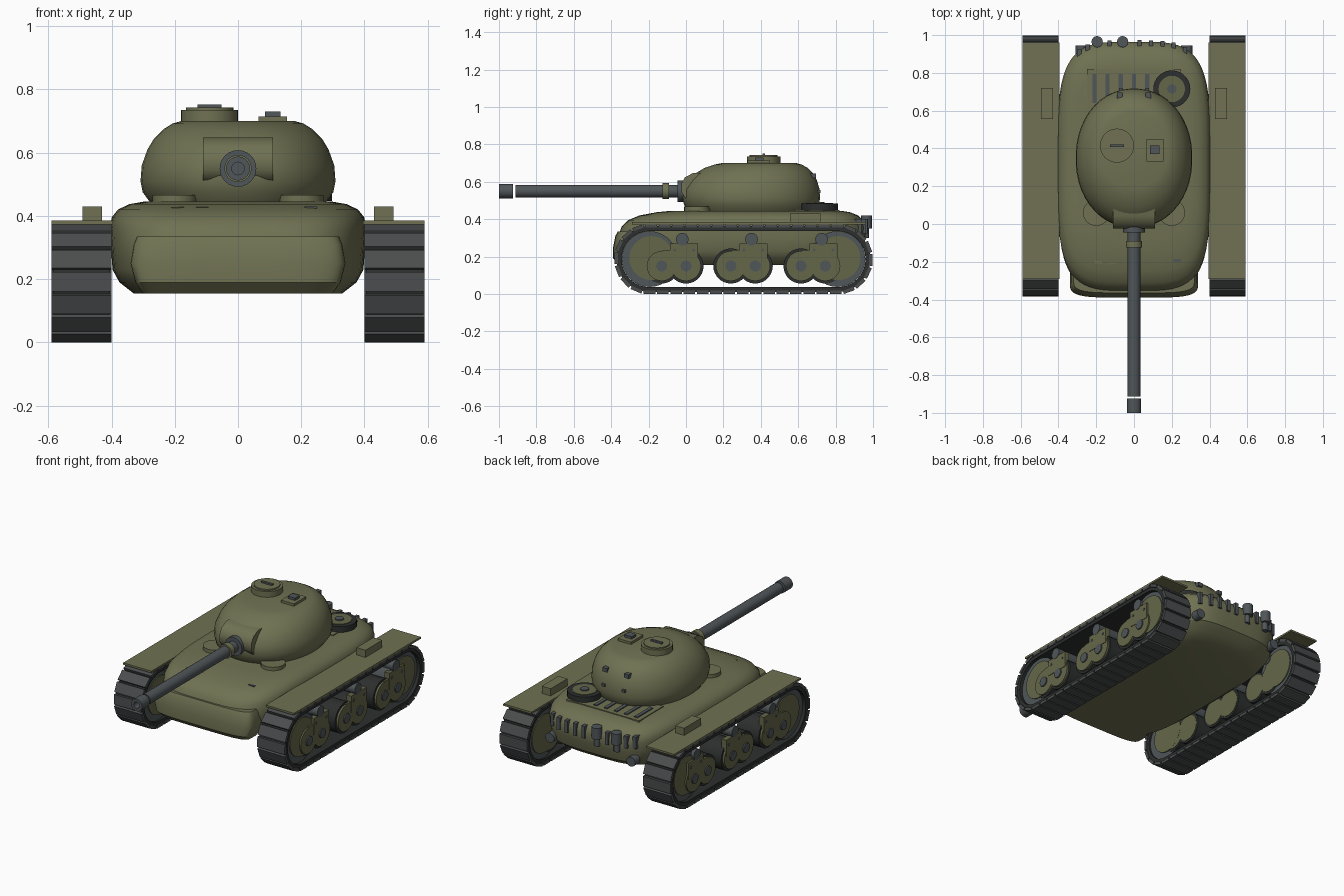
import bpy, bmesh, math
from mathutils import Matrix, Vector

if "Cube" in bpy.data.objects:
    bpy.data.objects.remove(bpy.data.objects["Cube"])

def mat(name, c):
    m = bpy.data.materials.new(name)
    m.diffuse_color = (*c, 1)
    m.use_nodes = True
    m.node_tree.nodes["Principled BSDF"].inputs["Base Color"].default_value = m.diffuse_color
    return m

OLIVE = mat("olive_paint", (0.160, 0.166, 0.085))
WHEEL = mat("dark_olive", (0.130, 0.134, 0.066))
STEEL = mat("gun_steel", (0.080, 0.092, 0.100))
TRACK = mat("track_metal", (0.070, 0.074, 0.076))
RUBBER = mat("black_rubber", (0.026, 0.028, 0.028))

def finish(name, bm, m, mirror=False, smooth=35):
    bmesh.ops.recalc_face_normals(bm, faces=bm.faces)
    me = bpy.data.meshes.new(name)
    bm.to_mesh(me)
    bm.free()
    me.materials.append(m)
    for p in me.polygons:
        p.use_smooth = True
    me.set_sharp_from_angle(angle=math.radians(smooth))
    ob = bpy.data.objects.new(name, me)
    bpy.context.collection.objects.link(ob)
    if mirror:
        ob.modifiers.new("mirror", 'MIRROR')
    return ob

def add_box(bm, x0, x1, y0, y1, z0, z1, mtx=None):
    b = Matrix.Translation(((x0+x1)/2, (y0+y1)/2, (z0+z1)/2)) @ Matrix.Diagonal((x1-x0, y1-y0, z1-z0, 1))
    bmesh.ops.create_cube(bm, size=1, matrix=(mtx @ b) if mtx else b)

def add_cyl(bm, c, r, h, axis='Z', n=24, r2=None):
    rot = {'X': Matrix.Rotation(math.pi/2, 4, 'Y'), 'Y': Matrix.Rotation(math.pi/2, 4, 'X'), 'Z': Matrix()}[axis]
    bmesh.ops.create_cone(bm, cap_ends=True, segments=n, radius1=r, radius2=r if r2 is None else r2,
                          depth=h, matrix=Matrix.Translation(c) @ rot)

def box(name, dims, m, mirror=False):
    bm = bmesh.new()
    add_box(bm, *dims)
    return finish(name, bm, m, mirror)

def cyl(name, c, r, h, m, axis='Z', n=24, mirror=False, r2=None):
    bm = bmesh.new()
    add_cyl(bm, c, r, h, axis, n, r2)
    return finish(name, bm, m, mirror)

def loft(name, layers, power, m, n=48, smooth=35):
    """Stacked superellipse rings: (z, half width, y front, y back)."""
    bm = bmesh.new()
    rings = []
    sp = lambda v: math.copysign(abs(v) ** (2 / power), v)
    for z, hx, y0, y1 in layers:
        rings.append([bm.verts.new((hx * sp(math.cos(a)), (y0+y1)/2 + (y1-y0)/2 * sp(math.sin(a)), z))
                      for a in (2 * math.pi * (i + .5) / n for i in range(n))])
    for a, b in zip(rings, rings[1:]):
        for i in range(n):
            bm.faces.new((a[i], a[(i+1) % n], b[(i+1) % n], b[i]))
    bm.faces.new(rings[0])
    bm.faces.new(rings[-1])
    return finish(name, bm, m, smooth=smooth)

def tube(name, y0, y1, z, r, ri, m, n=24):
    """Hollow barrel along y."""
    bm = bmesh.new()
    loops = [[bm.verts.new((q * math.cos(2*math.pi*i/n), y, z + q * math.sin(2*math.pi*i/n))) for i in range(n)]
             for y, q in ((y0, r), (y1, r), (y1, ri), (y0, ri))]
    for k in range(4):
        a, b = loops[k], loops[(k+1) % 4]
        for i in range(n):
            bm.faces.new((a[i], a[(i+1) % n], b[(i+1) % n], b[i]))
    return finish(name, bm, m)

# Hull body and nose plate
loft("hull", [(.155, .33, -.31, .80), (.19, .375, -.345, .89), (.23, .397, -.36, .94), (.30, .402, -.365, .96),
              (.36, .405, -.345, .965), (.395, .40, -.31, .95), (.42, .38, -.25, .92), (.437, .345, -.16, .88),
              (.445, .30, -.08, .83)], 4, OLIVE, 64)
loft("nose_plate", [(.155, .30, -.355, -.2), (.19, .325, -.39, -.2), (.25, .34, -.39, -.2),
                    (.31, .33, -.378, -.2), (.335, .32, -.365, -.2)], 4.5, OLIVE, 48)

# Turret shell
loft("turret", [(.445, .28, .01, .695), (.475, .302, -.01, .712), (.51, .309, -.02, .717), (.56, .305, -.018, .715),
                (.61, .287, .015, .70), (.645, .266, .05, .68), (.675, .235, .10, .65), (.692, .208, .15, .62),
                (.70, .18, .19, .59)], 2.1, OLIVE, 48)

# Gun mantlet, extruded side profile
bm = bmesh.new()
prof = [(.14, .648), (.04, .648), (-.005, .625), (-.025, .59), (-.025, .545), (-.005, .515), (.02, .505), (.14, .505)]
f = bm.faces.new([bm.verts.new((-.11, y, z)) for y, z in prof])
g = bmesh.ops.extrude_face_region(bm, geom=[f])
bmesh.ops.translate(bm, verts=[v for v in g['geom'] if isinstance(v, bmesh.types.BMVert)], vec=(.22, 0, 0))
finish("mantlet", bm, OLIVE)

# Gun
cyl("gun_base", (0, -.015, .55), .058, .06, STEEL, 'Y')
tube("gun_barrel", -.912, -.03, .55, .034, .02, STEEL)
tube("barrel_collar", -.125, -.09, .55, .043, .03, OLIVE)
tube("muzzle", -1, -.925, .55, .038, .02, STEEL)

# Commander cupola and loader hatch
cyl("cupola", (-.09, .415, .713), .09, .045, OLIVE, n=32)
cyl("cupola_lid", (-.09, .415, .737), .075, .012, OLIVE, n=32)
box("cupola_handle", (-.128, -.052, .408, .422, .742, .752), STEEL)
box("loader_hatch", (.065, .155, .33, .45, .69, .715), OLIVE)
box("hatch_periscope", (.085, .135, .37, .415, .71, .73), STEEL)

# Lifting lugs on turret rear
bm = bmesh.new()
add_box(bm, .06, .09, .665, .695, .62, .645)
add_box(bm, .06, .08, .69, .72, .54, .555)
finish("turret_lug", bm, STEEL, True)

# Driver hatches and small deck fittings
cyl("driver_hatch", (.2, .06, .452), .07, .03, OLIVE, mirror=True)
bm = bmesh.new()
for x in (-.19, -.113):
    add_box(bm, x - .02, x + .02, -.21, -.175, .405, .428)
finish("vision_blocks", bm, OLIVE)
box("deck_hook", (.21, .25, -.20, -.185, .41, .43), STEEL)

# Engine deck with dark louvres
box("engine_deck", (-.25, .25, .58, .82, .43, .45), OLIVE)
bm = bmesh.new()
for i in range(5):
    x = -.21 + .07 * i
    add_box(bm, x - .011, x + .011, .64, .795, .445, .456)
finish("deck_louvres", bm, STEEL)

# Spare road wheel
cyl("spare_tyre", (.2, .715, .465), .098, .036, RUBBER, n=32)
cyl("spare_rim", (.2, .715, .471), .07, .03, WHEEL)
cyl("spare_hub", (.2, .715, .478), .025, .03, STEEL, n=16)

# Rear slits, exhausts and tow eyes
bm = bmesh.new()
for x in (-.29, -.245, -.13, .03, .09, .15, .21, .27):
    y = .295 + .67 * (1 - (abs(x) / .405) ** 4) ** .25
    add_box(bm, x - .011, x + .011, y - .03, y + .008, .325, .40)
finish("rear_slits", bm, STEEL)
bm = bmesh.new()
for x in (-.195, -.06):
    add_cyl(bm, (x, .965, .385), .03, .07, n=16)
    add_cyl(bm, (x, .96, .33), .018, .06, n=12)
finish("exhausts", bm, STEEL)
cyl("tow_eye", (.28, .92, .25), .03, .05, STEEL, 'Y', 16, True)

# Fenders and stowage boxes
box("fender", (.395, .59, -.29, .96, .373, .385), OLIVE, True)
box("fender_box", (.43, .492, .555, .72, .38, .43), OLIVE, True)

# Track belt: rounded loop around two end centres
Y0, Y1, ZC = -.195, .81, .187
def loop_pts(r, n=16):
    pts = []
    for yc, a0 in ((Y1, -math.pi/2), (Y0, math.pi/2)):
        pts += [(yc + r*math.cos(a0 + math.pi*i/n), ZC + r*math.sin(a0 + math.pi*i/n)) for i in range(n + 1)]
    return pts
bm = bmesh.new()
rings = [[bm.verts.new((x, y, z)) for y, z in loop_pts(r)]
         for x, r in ((.405, .176), (.585, .176), (.585, .150), (.405, .150))]
for k in range(4):
    a, b = rings[k], rings[(k+1) % 4]
    for i in range(len(a)):
        j = (i + 1) % len(a)
        bm.faces.new((a[i], a[j], b[j], b[i]))
finish("track_belt", bm, RUBBER, True)

# Track pads placed along the loop
bm = bmesh.new()
R, COUNT, L = .178, 44, Y1 - Y0
arc = math.pi * R
for i in range(COUNT):
    s = i * 2 * (L + arc) / COUNT
    if s < L:
        y, z, a = Y0 + s, ZC - R, 0
    elif s < L + arc:
        a = (s - L) / R
        y, z = Y1 + R * math.sin(a), ZC - R * math.cos(a)
    elif s < 2 * L + arc:
        y, z, a = Y1 - (s - L - arc), ZC + R, math.pi
    else:
        a = math.pi + (s - 2 * L - arc) / R
        y, z = Y0 + R * math.sin(a), ZC - R * math.cos(a)
    add_box(bm, .40, .59, -.031, .031, -.009, .009, Matrix.Translation((0, y, z)) @ Matrix.Rotation(a, 4, 'X'))
finish("track_pads", bm, TRACK, True)

# End wheels with olive covers
for tag, y, yc in (("front", Y0, -.185), ("rear", Y1, .815)):
    cyl(tag + "_end_wheel", (.49, y, ZC), .149, .15, STEEL, 'X', 32, True)
    cyl(tag + "_end_cover", (.49, yc, .192), .118, .162, WHEEL, 'X', 28, True)

# Road wheel bogies: tyres, discs, hubs, bracket and return roller
tyres, discs, hubs, rollers = (bmesh.new() for _ in range(4))
for ym in (-.065, .305, .68):
    for y in (ym - .065, ym + .065):
        add_cyl(tyres, (.49, y, .15), .094, .155, 'X', 28)
        add_cyl(discs, (.495, y, .15), .08, .17, 'X', 28)
        add_cyl(hubs, (.50, y, .15), .03, .175, 'X', 14)
    add_box(discs, .55, .583, ym - .02, ym + .13, .17, .27)
    add_box(discs, .55, .580, ym - .06, ym + .06, .15, .235)
    for y in (ym + .005, ym + .105):
        add_cyl(hubs, (.578, y, .235), .008, .018, 'X', 8)
    add_cyl(rollers, (.495, ym + .045, .293), .034, .18, 'X', 16)
finish("road_tyres", tyres, RUBBER, True)
finish("road_wheel_discs", discs, WHEEL, True)
finish("wheel_hubs", hubs, STEEL, True)
finish("return_rollers", rollers, STEEL, True)
